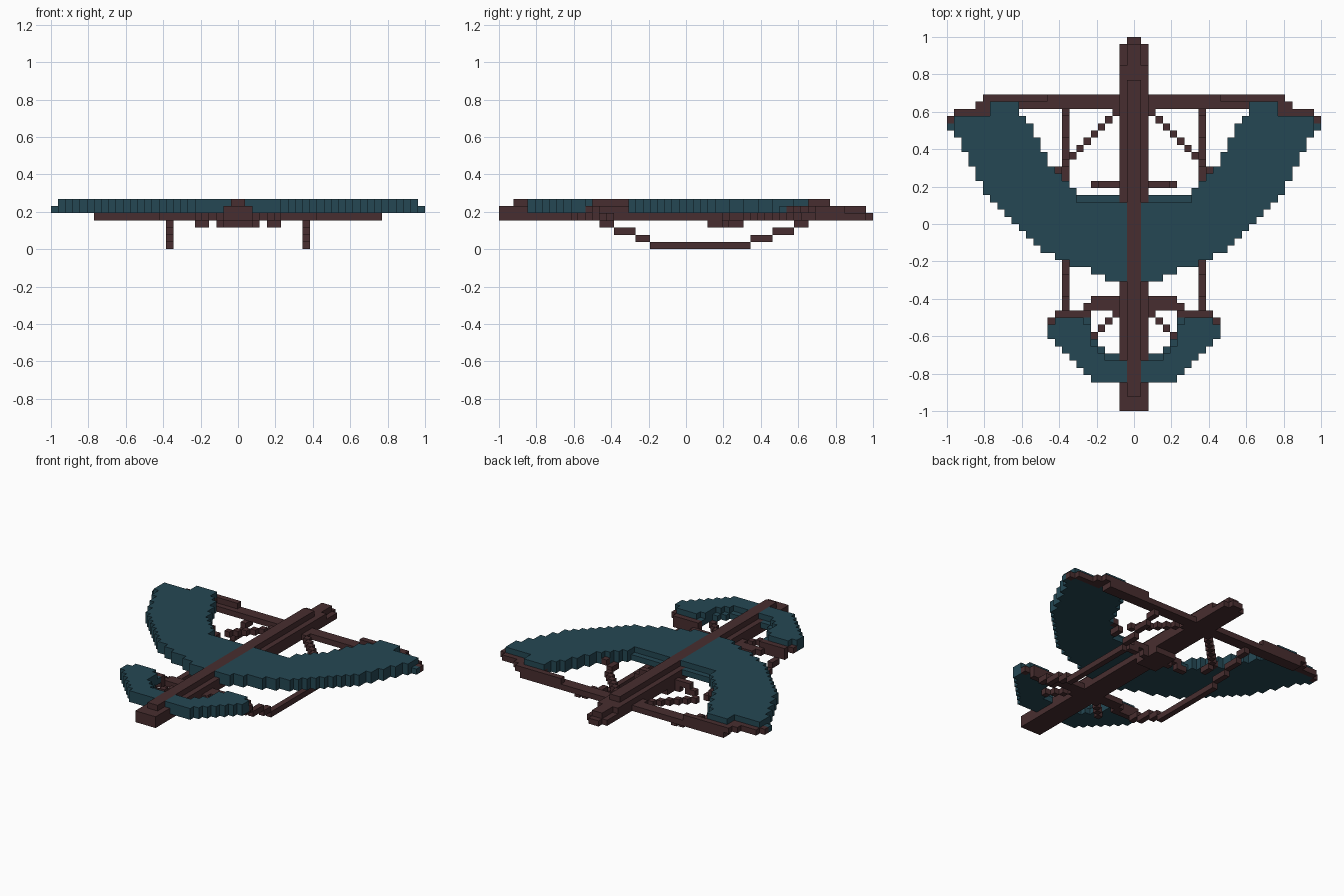
import bpy, bmesh

cube = bpy.data.objects.get("Cube")
if cube:
    bpy.data.objects.remove(cube, do_unlink=True)

V = 1 / 26          # size of one block
taken = set()       # blocks already used by a part


def material(name, rgb):
    m = bpy.data.materials.new(name)
    m.use_nodes = True
    m.diffuse_color = (*rgb, 1)
    bsdf = next(n for n in m.node_tree.nodes if n.type == 'BSDF_PRINCIPLED')
    bsdf.inputs["Base Color"].default_value = (*rgb, 1)
    bsdf.inputs["Roughness"].default_value = 0.9
    return m


WOOD = material("dark brown wood", (0.064, 0.027, 0.029))
CLOTH = material("dark teal cloth", (0.018, 0.064, 0.088))


def box(x0, x1, y0, y1, z0, z1):
    """Blocks of a box on the left side plus their mirror image."""
    cells = set()
    for x in range(x0, x1):
        for y in range(y0, y1):
            for z in range(z0, z1):
                cells |= {(x, y, z), (-1 - x, y, z)}
    return cells


# corner order for each face direction, outward normals
FACES = {
    (1, 0, 0): ((1, 0, 0), (1, 1, 0), (1, 1, 1), (1, 0, 1)),
    (-1, 0, 0): ((0, 0, 0), (0, 0, 1), (0, 1, 1), (0, 1, 0)),
    (0, 1, 0): ((0, 1, 0), (0, 1, 1), (1, 1, 1), (1, 1, 0)),
    (0, -1, 0): ((0, 0, 0), (1, 0, 0), (1, 0, 1), (0, 0, 1)),
    (0, 0, 1): ((0, 0, 1), (1, 0, 1), (1, 1, 1), (0, 1, 1)),
    (0, 0, -1): ((0, 0, 0), (0, 1, 0), (1, 1, 0), (1, 0, 0)),
}


def part(name, mat, *boxes):
    """Make the outer skin of a group of blocks."""
    cells = set().union(*boxes) - taken
    taken.update(cells)
    bm = bmesh.new()
    for c in sorted(cells):
        for d, corners in FACES.items():
            if tuple(a + b for a, b in zip(c, d)) not in cells:
                bm.faces.new([bm.verts.new([(a + b) * V for a, b in zip(c, k)])
                              for k in corners])
    bmesh.ops.remove_doubles(bm, verts=bm.verts, dist=V / 100)
    mesh = bpy.data.meshes.new(name)
    bm.to_mesh(mesh)
    bm.free()
    mesh.materials.append(mat)
    ob = bpy.data.objects.new(name, mesh)
    bpy.context.collection.objects.link(ob)


# central beam, stepped at both ends
part("keel_beam", WOOD,
     box(0, 2, -26, 25, 4, 5), box(0, 1, 25, 26, 4, 5),
     box(0, 2, -26, 22, 5, 6), box(0, 1, 22, 25, 5, 6),
     box(0, 1, -24, 20, 6, 7))
part("belly_block", WOOD, box(0, 2, 3, 8, 3, 4))

# hand bar under the body
part("hand_bar", WOOD, box(0, 3, 5, 6, 3, 4), box(2, 5, 5, 6, 4, 5),
     box(4, 6, 5, 6, 3, 4))

# rear spar with raised, swept tips
part("rear_spar", WOOD, box(0, 20, 16, 18, 4, 5), box(12, 21, 17, 18, 5, 6),
     box(16, 22, 16, 17, 5, 6), box(20, 25, 15, 16, 5, 6),
     box(25, 26, 14, 15, 5, 6))

# front spar carrying the small wing
part("front_spar", WOOD, box(0, 6, -11, -10, 4, 5), box(0, 7, -12, -11, 4, 5),
     box(6, 11, -13, -12, 4, 6), box(11, 12, -14, -13, 5, 6))

# diagonal braces
part("rear_braces", WOOD,
     *[box(2 + k, 3 + k, 15 - k, 16 - k, 4, 5) for k in range(7)])
part("front_braces", WOOD,
     *[box(3 + k, 4 + k, -14 - k, -13 - k, 4, 5) for k in range(3)],
     box(2, 3, -13, -12, 4, 5))

# landing skids: (start, end, layer)
SKID = [(-12, -10, 3), (-10, -7, 2), (-7, -5, 1), (-5, 9, 0),
        (9, 12, 1), (12, 15, 2), (15, 17, 3)]
part("landing_skids", WOOD, *[box(9, 10, a, b, z, z + 1) for a, b, z in SKID])
part("strut_corners", WOOD, box(10, 11, 7, 8, 5, 6), box(9, 10, 6, 8, 4, 5))


def wing(name, top_row, rows, tip):
    """Rows run from back to front: (outer, inner lower, inner upper)."""
    boxes = []
    for i, (out, low, up) in enumerate(rows):
        y = top_row - i
        boxes += [box(low, out, y, y + 1, 5, 6),
                  box(up, min(out, tip), y, y + 1, 6, 7)]
    part(name, CLOTH, *boxes)


# crescent main wing
wing("main_wing", 16, [
    (20, 16, 16), (20, 16, 16), (25, 15, 15), (26, 14, 14), (25, 14, 14),
    (24, 13, 13), (24, 13, 13), (23, 12, 12), (23, 12, 12), (22, 11, 11),
    (22, 10, 10), (21, 9, 9), (21, 8, 8), (20, 1, 8)] +
    [(o, 1, 1) for o in (19, 18, 17, 16, 15, 14, 13, 11, 9, 6, 4)], 25)

# crescent front wing
wing("front_wing", -14, [
    (11, 6, 7), (12, 6, 6), (12, 6, 6), (11, 5, 6), (10, 4, 5), (9, 2, 4),
    (8, 1, 1), (7, 1, 1), (6, 1, 1)], 12)
